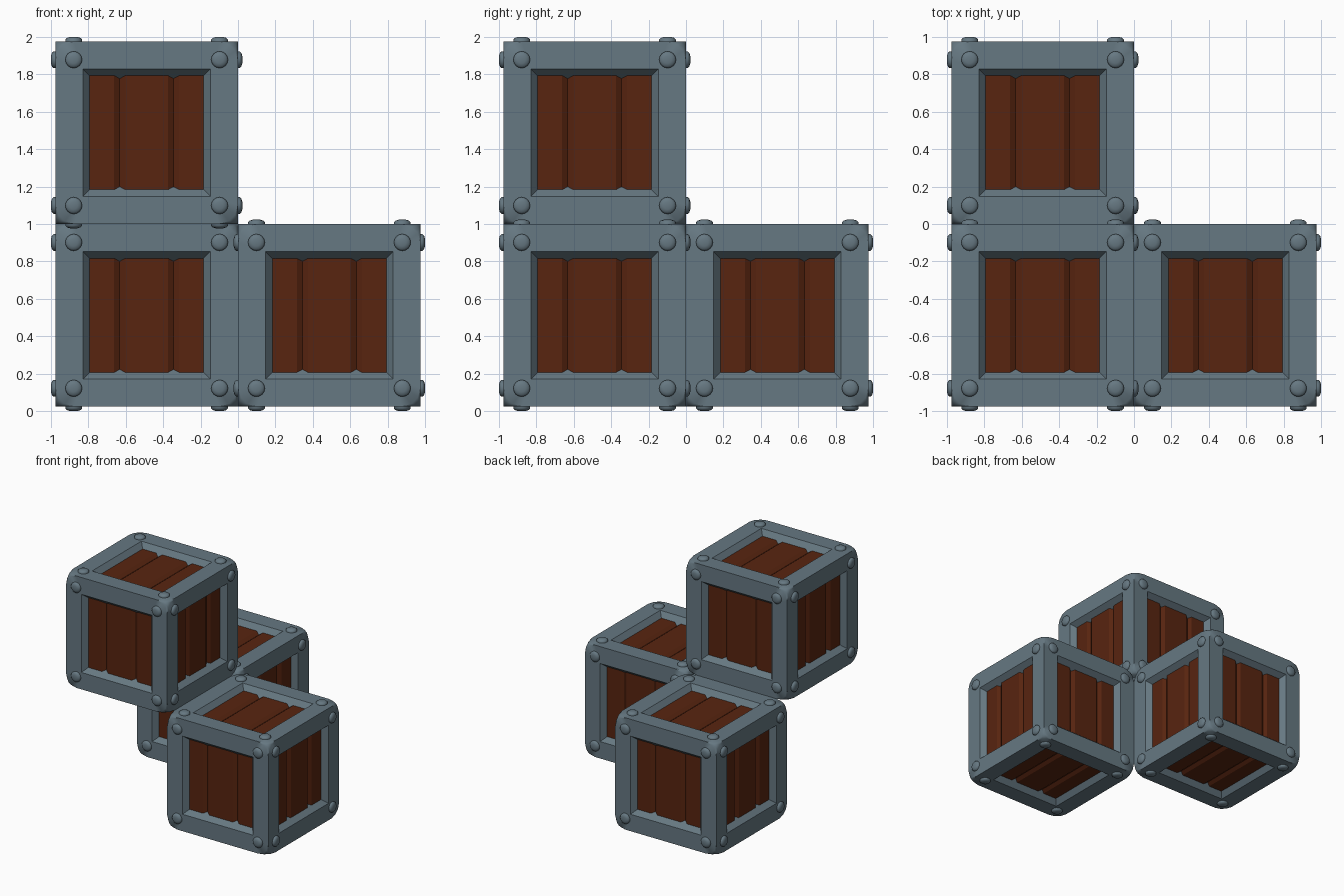
import bpy, bmesh, math
from mathutils import Vector, Matrix

cube = bpy.data.objects.get("Cube")
if cube:
    bpy.data.objects.remove(cube, do_unlink=True)

HALF = 0.4885       # half the crate size
OPENING = 0.341     # half the opening at the surface
FLOOR = 0.285       # half the opening at the bottom of the recess
RECESS = 0.07
PLANK_DEPTH = 0.045


def material(name, rgb):
    mat = bpy.data.materials.new(name)
    color = (*rgb, 1)
    mat.diffuse_color = color
    mat.use_nodes = True
    bsdf = mat.node_tree.nodes["Principled BSDF"]
    bsdf.inputs["Base Color"].default_value = color
    bsdf.inputs["Roughness"].default_value = 0.7
    return mat


steel = material("blue grey steel", (0.133, 0.188, 0.223))
wood = material("red brown wood", (0.098, 0.018, 0.005))


# One matrix per crate side: local x and y run along the side, z points outward
def side_matrix(axis, sign):
    n = Vector((0, 0, 0))
    n[axis] = sign
    v = Vector((0, 1, 0)) if axis == 2 else Vector((0, 0, 1))
    u = v.cross(n)
    rot = Matrix((u, v, n)).transposed().to_4x4()
    return Matrix.Translation(n * HALF) @ rot


SIDES = [side_matrix(axis, sign) for axis in range(3) for sign in (-1, 1)]


def finish(bm, name, mat, angle):
    mesh = bpy.data.meshes.new(name)
    bm.to_mesh(mesh)
    bm.free()
    mesh.materials.append(mat)
    mesh.shade_smooth()
    mesh.set_sharp_from_angle(angle=math.radians(angle))
    return mesh


def square(bm, m, half, z):
    corners = ((-1, -1), (1, -1), (1, 1), (-1, 1))
    return [bm.verts.new(m @ Vector((x * half, y * half, z))) for x, y in corners]


# Frame: cube with rounded corners and a tapered recess in each side
def make_frame():
    bm = bmesh.new()
    bmesh.ops.create_cube(bm, size=2 * HALF)
    bmesh.ops.bevel(bm, geom=bm.verts[:], offset=0.1, offset_type='OFFSET',
                    segments=3, profile=0.5, affect='VERTICES')
    for m in SIDES:
        n = m.to_3x3() @ Vector((0, 0, 1))
        bm.normal_update()
        flat = [f for f in bm.faces if f.normal.dot(n) > 0.999]
        side = max(flat, key=lambda f: f.calc_area())
        rim = list(side.edges)
        bmesh.ops.delete(bm, geom=[side], context='FACES_ONLY')
        top = square(bm, m, OPENING, 0)
        low = square(bm, m, FLOOR, -RECESS)
        for i in range(4):
            j = (i + 1) % 4
            wall = bm.faces.new((top[i], top[j], low[j], low[i]))
            rim.append(bm.edges.get((top[i], top[j])))
        bm.faces.new(low)
        bmesh.ops.triangle_fill(bm, edges=rim, use_beauty=True, normal=n)
    bmesh.ops.recalc_face_normals(bm, faces=bm.faces[:])
    return finish(bm, "crate_frame", steel, 40)


# Planks: three boards per side with V grooves between them
def make_planks():
    bm = bmesh.new()
    end, groove, width, drop = 0.32, 0.144, 0.03, 0.02
    profile = [(-end, 0)]
    for c in (-groove, groove):
        profile += [(c - width, 0), (c, -drop), (c + width, 0)]
    profile.append((end, 0))
    for m in SIDES:
        rows = [[bm.verts.new(m @ Vector((x, y, z - PLANK_DEPTH))) for x, z in profile]
                for y in (-end, end)]
        for i in range(len(profile) - 1):
            bm.faces.new((rows[0][i], rows[0][i + 1], rows[1][i + 1], rows[1][i]))
    return finish(bm, "crate_planks", wood, 10)


# Bolts: low domed heads near the corners of each side
def make_bolts():
    bm = bmesh.new()
    count, spot = 16, 0.39
    rings = ((0.045, -0.005), (0.045, 0.009), (0.036, 0.018), (0.02, 0.023))
    for m in SIDES:
        for cx in (-spot, spot):
            for cy in (-spot, spot):
                loops = []
                for r, z in rings:
                    angles = [math.tau * k / count for k in range(count)]
                    loops.append([bm.verts.new(m @ Vector((cx + r * math.cos(a),
                                                           cy + r * math.sin(a), z)))
                                  for a in angles])
                for a, b in zip(loops, loops[1:]):
                    for k in range(count):
                        j = (k + 1) % count
                        bm.faces.new((a[k], a[j], b[j], b[k]))
                bm.faces.new(loops[-1])
    return finish(bm, "crate_bolts", steel, 60)


# Three identical crates touching along their edges
parts = {"frame": make_frame(), "planks": make_planks(), "bolts": make_bolts()}
LOW, HIGH = 1 - HALF, 1 + HALF
crates = {"top_crate": (-HALF, -HALF, HIGH),
          "left_crate": (HALF, -HALF, LOW),
          "back_crate": (-HALF, HALF, LOW)}
for crate, place in crates.items():
    for part, mesh in parts.items():
        obj = bpy.data.objects.new(f"{crate}_{part}", mesh)
        obj.location = place
        bpy.context.collection.objects.link(obj)
